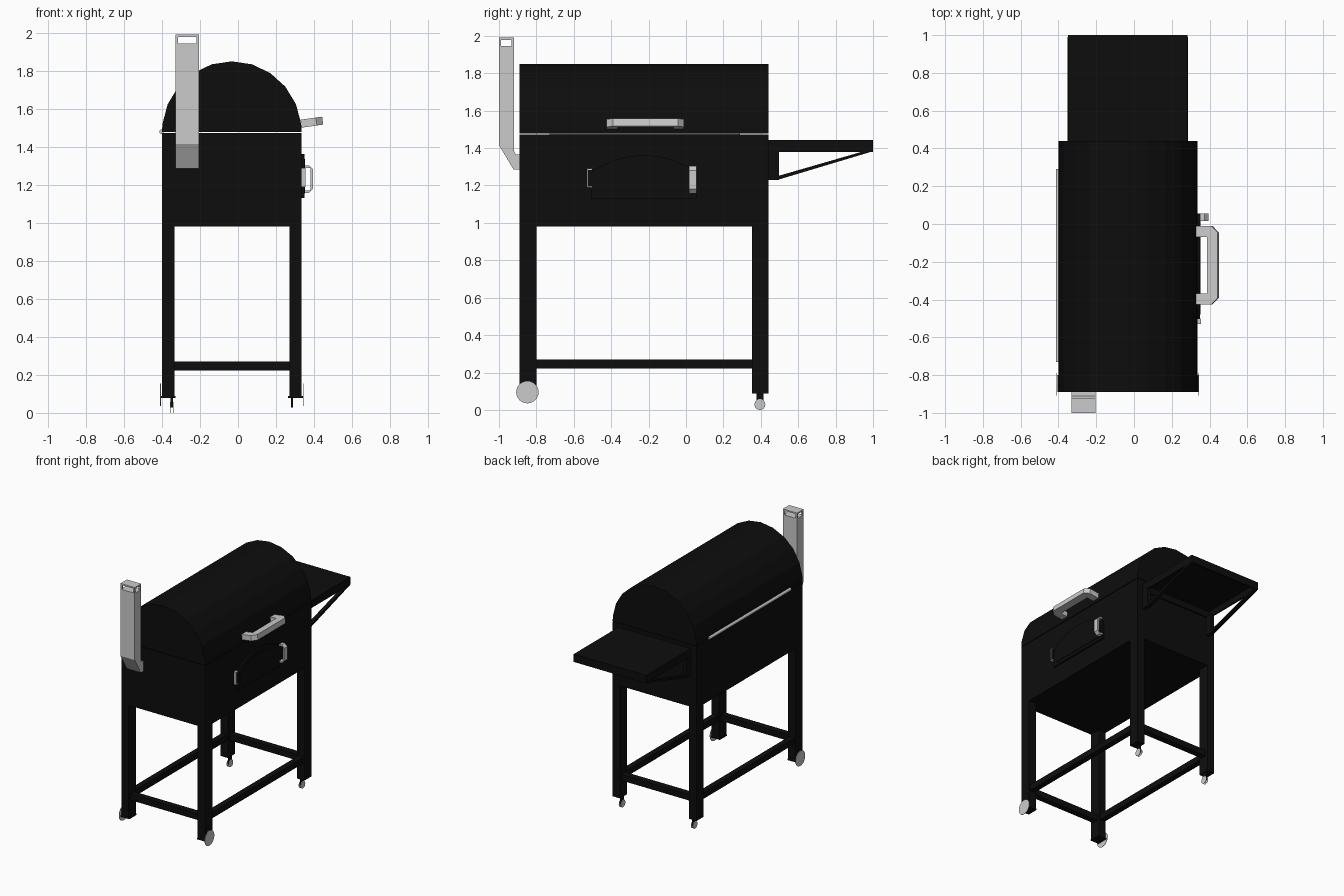
import bpy, bmesh, math
from mathutils import Vector

if "Cube" in bpy.data.objects:
    bpy.data.objects.remove(bpy.data.objects["Cube"], do_unlink=True)


def material(name, value):
    m = bpy.data.materials.new(name)
    m.use_nodes = True
    col = (value, value, value, 1)
    m.diffuse_color = col
    m.node_tree.nodes["Principled BSDF"].inputs["Base Color"].default_value = col
    return m


BLACK = material("black_enamel", 0.004)
STEEL = material("brushed_steel", 0.6)


def finish(name, bm, mat):
    bmesh.ops.recalc_face_normals(bm, faces=bm.faces)
    me = bpy.data.meshes.new(name)
    bm.to_mesh(me)
    bm.free()
    me.materials.append(mat)
    ob = bpy.data.objects.new(name, me)
    bpy.context.collection.objects.link(ob)
    return ob


def add_box(bm, x0, x1, y0, y1, z0, z1):
    vs = bmesh.ops.create_cube(bm, size=1)["verts"]
    for v in vs:
        v.co = Vector(((x0 + x1) / 2 + v.co.x * (x1 - x0),
                       (y0 + y1) / 2 + v.co.y * (y1 - y0),
                       (z0 + z1) / 2 + v.co.z * (z1 - z0)))


def boxes(name, mat, *dims):
    bm = bmesh.new()
    for d in dims:
        add_box(bm, *d)
    return finish(name, bm, mat)


def prism(name, mat, pts, axis, a, b):
    """Extrude a 2D outline along an axis from a to b."""
    place = {"x": lambda p, t: (t, p[0], p[1]),
             "y": lambda p, t: (p[0], t, p[1]),
             "z": lambda p, t: (p[0], p[1], t)}[axis]
    bm = bmesh.new()
    face = bm.faces.new([bm.verts.new(place(p, a)) for p in pts])
    ext = bmesh.ops.extrude_face_region(bm, geom=[face])["geom"]
    shift = Vector(place((0, 0), b - a))
    for v in ext:
        if isinstance(v, bmesh.types.BMVert):
            v.co += shift
    return finish(name, bm, mat)


def disc(name, mat, center, radius, depth, axis="x", sides=24):
    bm = bmesh.new()
    bmesh.ops.create_cone(bm, cap_ends=True, segments=sides,
                          radius1=radius, radius2=radius, depth=depth)
    ob = finish(name, bm, mat)
    ob.location = center
    ob.rotation_euler = (0, math.pi / 2, 0) if axis == "x" else (math.pi / 2, 0, 0)
    return ob


def grip_outline(reach, c0, c1, w, ch):
    """C-shaped pull: arms start at 0, bar ends at reach, spans c0 to c1."""
    i = reach - w
    return [(0, c0), (reach - ch, c0), (reach, c0 + ch), (reach, c1 - ch),
            (reach - ch, c1), (0, c1), (0, c1 - w), (i, c1 - w),
            (i, c0 + w), (0, c0 + w)]


X0, X1, Y0, Y1 = -0.40, 0.335, -0.89, 0.44
CX = (X0 + X1) / 2

# Firebox and barrel lid with a narrow seam between them
boxes("firebox", BLACK, (X0, X1, Y0, Y1, 0.98, 1.472))
R = (X1 - X0) / 2
arc = [math.radians(6.6 + 16.68 * k) for k in range(11)]
lid = [(X1, 1.477)] + [(CX + R * math.cos(a), 1.477 + 0.373 * math.sin(a))
                       for a in arc] + [(X0, 1.477)]
prism("lid", BLACK, lid, "y", Y0, Y1)
disc("lid_hinge_rod", STEEL, (-0.402, -0.22, 1.48), 0.012, 1.02, "y", 12)

# Legs, wheels and casters
for side, lx in (("right", X0), ("left", X1 - 0.065)):
    boxes("front_leg_" + side, BLACK, (lx, lx + 0.065, Y0, -0.80, 0.085, 0.99),
          (lx - 0.006, lx + 0.071, Y0, -0.80, 0.079, 0.088))
    boxes("back_leg_" + side, BLACK, (lx, lx + 0.065, 0.352, Y1, 0.088, 0.99))
    wx = X0 - 0.008 if side == "right" else X1 + 0.008
    disc("wheel_" + side, STEEL, (wx, -0.848, 0.095), 0.06, 0.003)
    fx = lx + 0.052 if side == "right" else lx + 0.014
    boxes("caster_fork_" + side, BLACK,
          (fx - 0.006, fx + 0.006, 0.378, 0.414, 0.028, 0.09))
    for s in (-1, 1):
        disc("caster_wheel_" + side, STEEL, (fx + s * 0.008, 0.395, 0.029),
             0.029, 0.002)

# Lower stretchers
boxes("stretchers", BLACK,
      (X0 + 0.06, X1 - 0.06, -0.87, -0.82, 0.222, 0.27),
      (X0 + 0.06, X1 - 0.06, 0.37, 0.42, 0.222, 0.27),
      (X0 + 0.01, X0 + 0.055, -0.81, 0.36, 0.222, 0.27),
      (X1 - 0.055, X1 - 0.01, -0.81, 0.36, 0.222, 0.27))

# Back shelf: thin top with folded rim
SX0, SX1 = -0.35, 0.284
boxes("shelf", BLACK, (SX0, SX1, Y1, 1.0, 1.43, 1.442),
      (SX0, SX0 + 0.012, Y1, 1.0, 1.38, 1.435),
      (SX1 - 0.012, SX1, Y1, 1.0, 1.38, 1.435),
      (SX0, SX1, 0.988, 1.0, 1.38, 1.435),
      (SX0, SX1, Y1, Y1 + 0.012, 1.38, 1.435))
for side, bx in (("right", SX0 - 0.003), ("left", SX1 - 0.027)):
    boxes("shelf_upright_" + side, BLACK, (bx, bx + 0.03, Y1, 0.497, 1.23, 1.39))
    prism("shelf_strut_" + side, BLACK,
          [(0.49, 1.23), (0.99, 1.38), (0.95, 1.383), (0.49, 1.25)],
          "x", bx, bx + 0.03)

# Chimney: bent flue, corner posts and flat cap
CX0, CX1 = -0.33, -0.205
prism("chimney_flue", STEEL,
      [(-1.0, 1.945), (-0.92, 1.945), (-0.92, 1.385), (-0.91, 1.365),
       (-0.885, 1.365), (-0.885, 1.285), (-0.922, 1.285), (-1.0, 1.415)],
      "x", CX0, CX1)
posts = [(x, x + 0.013, y, y + 0.012, 1.94, 1.983)
         for x in (CX0, CX1 - 0.013) for y in (-1.0, -0.932)]
boxes("chimney_cap", STEEL, (CX0, CX1, -1.0, -0.92, 1.979, 1.99), *posts)

# Lid handle, tilted slightly upward
handle = prism("lid_handle", STEEL, grip_outline(0.115, -0.425, -0.01, 0.058, 0.034),
               "z", -0.021, 0.021)
handle.location = (0.332, 0, 1.522)
handle.rotation_euler = (0, -math.radians(8), 0)

# Arched side door with raised border, pull and hinge bracket
def door_outline(m):
    y0, y1, spring, top = -0.505 + m, 0.055 - m, 1.275 - m, 1.362 - m
    mid, half = (y0 + y1) / 2, (y1 - y0) / 2
    pts = [(y0, 1.13 + m), (y1, 1.13 + m)]
    for k in range(13):
        t = 1 - k / 6
        pts.append((mid + half * t, spring + (top - spring) * (1 - t * t)))
    return pts


prism("side_door", BLACK, door_outline(0), "x", 0.33, 0.349)
prism("side_door_panel", BLACK, door_outline(0.025), "x", 0.345, 0.353)
pull = prism("door_pull", STEEL, grip_outline(0.045, 1.158, 1.303, 0.013, 0.022),
             "y", 0.015, 0.055)
pull.location.x = 0.35
boxes("door_hinge_bracket", STEEL,
      (0.33, 0.355, -0.53, -0.525, 1.188, 1.29),
      (0.33, 0.355, -0.53, -0.503, 1.188, 1.194),
      (0.33, 0.355, -0.53, -0.503, 1.284, 1.29))
boxes("door_hinge_core", BLACK, (0.33, 0.352, -0.526, -0.50, 1.192, 1.286))
